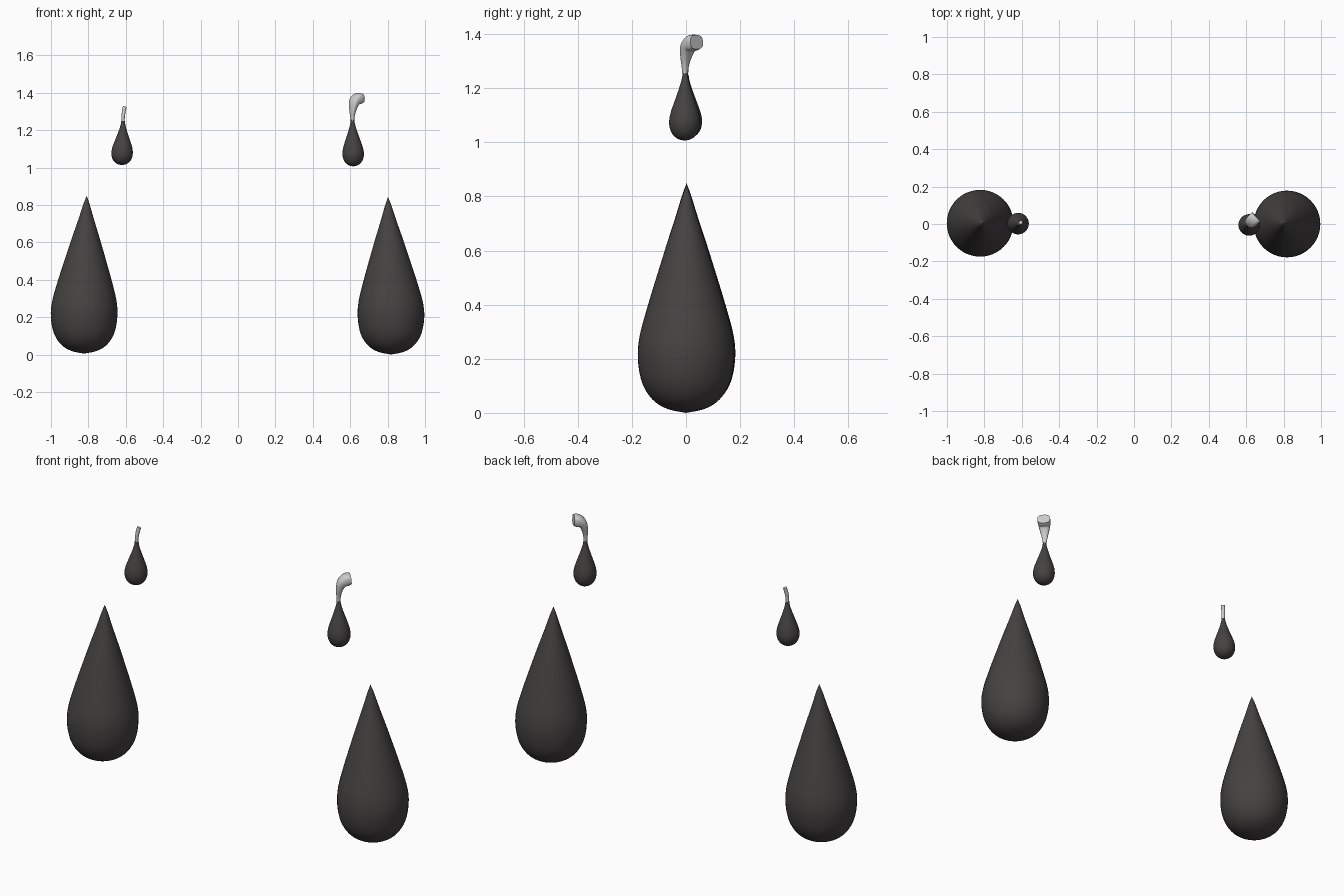
import bpy, bmesh, math
from mathutils import Vector

if "Cube" in bpy.data.objects:
    bpy.data.objects.remove(bpy.data.objects["Cube"])


def material(name, rgb):
    m = bpy.data.materials.new(name)
    m.diffuse_color = (*rgb, 1)
    m.use_nodes = True
    m.node_tree.nodes["Principled BSDF"].inputs["Base Color"].default_value = m.diffuse_color
    return m


BLACK = material("charcoal", (0.06, 0.054, 0.053))
SILVER = material("silver", (0.60, 0.60, 0.60))


def smooth(points, steps):
    """Catmull-Rom refinement of a list of tuples."""
    v = [Vector(p) for p in points]
    out = []
    for i in range(len(v) - 1):
        a, b, c, d = v[max(i - 1, 0)], v[i], v[i + 1], v[min(i + 2, len(v) - 1)]
        for k in range(steps):
            t = k / steps
            out.append(0.5 * (2 * b + (c - a) * t + (2 * a - 5 * b + 4 * c - d) * t * t
                              + (3 * b - a - 3 * c + d) * t ** 3))
    out.append(v[-1])
    return out


def loft(name, rings, mat, angle=60):
    """Skin rings of points, capping both ends."""
    bm = bmesh.new()
    loops = [[bm.verts.new(p) for p in ring] for ring in rings]
    n = len(loops[0])
    for lo, hi in zip(loops, loops[1:]):
        for i in range(n):
            bm.faces.new((lo[i], lo[(i + 1) % n], hi[(i + 1) % n], hi[i]))
    bm.faces.new(loops[0][::-1])
    bm.faces.new(loops[-1])
    bmesh.ops.recalc_face_normals(bm, faces=bm.faces)
    me = bpy.data.meshes.new(name)
    bm.to_mesh(me)
    bm.free()
    me.materials.append(mat)
    ob = bpy.data.objects.new(name, me)
    bpy.context.collection.objects.link(ob)
    bpy.ops.object.select_all(action='DESELECT')
    ob.select_set(True)
    bpy.context.view_layer.objects.active = ob
    bpy.ops.object.shade_smooth_by_angle(angle=math.radians(angle))


def drop(name, profile, belly, tip, z0, z1, n=48):
    """Teardrop; profile is (radius, 0..1 height), axis leans from belly to tip."""
    rings = []
    for r, h in smooth(profile, 5):
        r = max(r, 0.0008)
        lean = min(max((h - 0.25) / 0.75, 0), 1)
        c = Vector(belly).lerp(Vector(tip), lean)
        rings.append([(c.x + r * math.cos(2 * math.pi * i / n),
                       c.y + r * math.sin(2 * math.pi * i / n),
                       z0 + (z1 - z0) * h) for i in range(n)])
    loft(name, rings, BLACK)


def hook(name, base, sections, power, n=20):
    """Metal stem bending toward (+x,+y); sections are (offset, z, half width, half thickness)."""
    d, w = Vector((1, 1, 0)).normalized(), Vector((-1, 1, 0)).normalized()
    pts = smooth(sections, 4)
    rings = []
    for i, p in enumerate(pts):
        a, b = pts[max(i - 1, 0)], pts[min(i + 1, len(pts) - 1)]
        tan = (d * (b[0] - a[0]) + Vector((0, 0, b[1] - a[1]))).normalized()
        nor = tan.cross(w)
        c = Vector((base[0], base[1], 0)) + d * p[0] + Vector((0, 0, p[1]))
        ring = []
        for k in range(n):
            t = 2 * math.pi * k / n
            cs, sn = math.cos(t), math.sin(t)
            ring.append(c + w * p[2] * math.copysign(abs(cs) ** power, cs)
                        + nor * p[3] * math.copysign(abs(sn) ** power, sn))
        rings.append(ring)
    loft(name, rings, SILVER, 50)


# Large hanging drops
big = [(0, 0), (0.07, 0.018), (0.125, 0.06), (0.163, 0.135), (0.178, 0.24), (0.171, 0.34),
       (0.142, 0.47), (0.109, 0.60), (0.075, 0.73), (0.042, 0.85), (0.016, 0.95), (0, 1)]
drop("large_drop_left", big, (-0.823, 0.004), (-0.809, 0.002), 0.005, 0.848)
drop("large_drop_right", big, (0.818, 0), (0.802, 0.002), 0.0, 0.842)

# Small ear drops
small = [(0, 0), (0.022, 0.02), (0.041, 0.075), (0.053, 0.16), (0.0575, 0.27), (0.053, 0.40),
         (0.041, 0.55), (0.028, 0.70), (0.017, 0.84), (0.011, 0.94), (0.010, 1)]
drop("small_drop_left", small, (-0.620, 0.002), (-0.614, 0), 1.013, 1.250)
drop("small_drop_right", small, (0.616, -0.005), (0.612, -0.003), 1.006, 1.256)

# Silver fittings: short stub on the left, flared hook on the right
hook("stem_left", (-0.614, 0), [(0, 1.235, 0.008, 0.008), (0, 1.27, 0.009, 0.009),
                                (0.005, 1.30, 0.010, 0.010), (0.012, 1.325, 0.010, 0.010)], 1.0)
hook("hook_right", (0.612, -0.003), [(0, 1.235, 0.008, 0.008), (0, 1.28, 0.013, 0.011),
                                     (0.005, 1.32, 0.023, 0.017), (0.017, 1.352, 0.031, 0.024),
                                     (0.040, 1.367, 0.034, 0.030), (0.060, 1.370, 0.033, 0.026)], 0.7)
